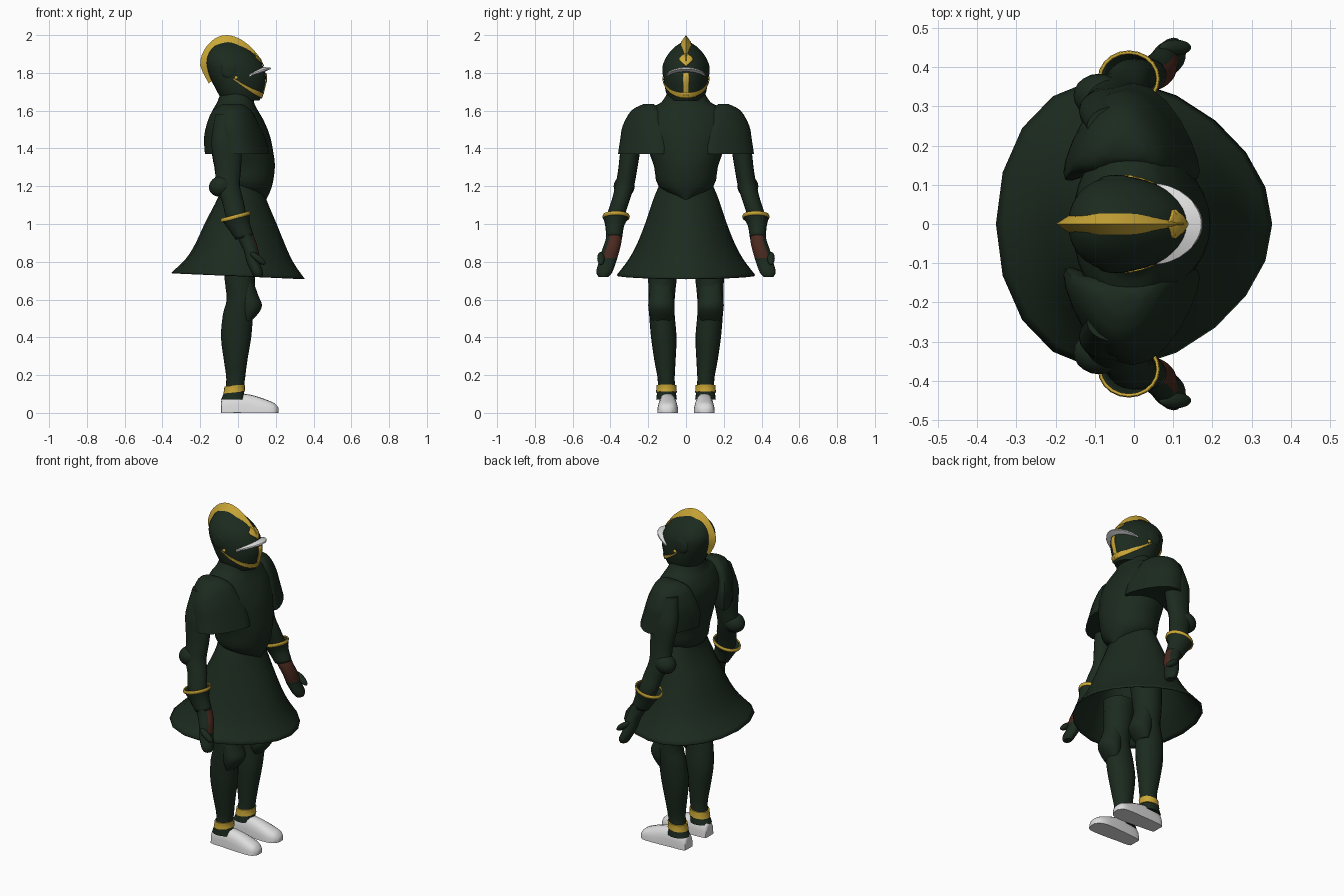
import bpy, bmesh, math
from mathutils import Vector, Matrix

default_cube = bpy.data.objects.get("Cube")
if default_cube:
    bpy.data.objects.remove(default_cube, do_unlink=True)


def material(name, red, green, blue):
    mat = bpy.data.materials.new(name)
    mat.use_nodes = True
    colour = (red, green, blue, 1)
    mat.diffuse_color = colour
    shader = mat.node_tree.nodes["Principled BSDF"]
    shader.inputs["Base Color"].default_value = colour
    shader.inputs["Roughness"].default_value = .6
    return mat


GREEN = material("dark_green", .0115, .0235, .0135)
GOLD = material("gold", .6, .39, .038)
WHITE = material("pale_steel", .72, .72, .72)
BROWN = material("brown_leather", .07, .022, .013)


def finish(name, bm, mat, mirror=False, thickness=0, angle=40):
    """Turn a bmesh into a shaded object, optionally mirrored across the body."""
    bmesh.ops.recalc_face_normals(bm, faces=bm.faces)
    mesh = bpy.data.meshes.new(name)
    bm.to_mesh(mesh)
    bm.free()
    mesh.materials.append(mat)
    obj = bpy.data.objects.new(name, mesh)
    bpy.context.collection.objects.link(obj)
    bpy.ops.object.select_all(action="DESELECT")
    bpy.context.view_layer.objects.active = obj
    obj.select_set(True)
    bpy.ops.object.shade_smooth_by_angle(angle=math.radians(angle))
    if thickness:
        shell = obj.modifiers.new("shell", "SOLIDIFY")
        shell.thickness = thickness
        shell.offset = 0
    if mirror:
        flip = obj.modifiers.new("mirror", "MIRROR")
        flip.use_axis = (False, True, False)
    return obj


def smooth_rings(rings, steps=3):
    """Catmull-Rom interpolation between the given cross-sections."""
    keys = [Vector(ring) for ring in rings]
    result = []
    for i in range(len(keys) - 1):
        b, c = keys[i], keys[i + 1]
        a, d = keys[max(i - 1, 0)], keys[min(i + 2, len(keys) - 1)]
        for s in range(steps):
            t = s / steps
            result.append(b + (c - a) * (t / 2)
                          + (a * 2 - b * 5 + c * 4 - d) * (t * t / 2)
                          + (b * 3 - a - c * 3 + d) * (t ** 3 / 2))
    return result + [keys[-1]]


def skin(bm, rows, closed=True):
    """Bridge rows of vertices with quads."""
    for low, high in zip(rows, rows[1:]):
        count = len(low)
        for i in range(count if closed else count - 1):
            j = (i + 1) % count
            bm.faces.new((low[i], low[j], high[j], high[i]))


def loft(name, rings, mat, sides=20, caps=True, tilt=0, bend=0, taper=0, power=1,
         along_x=False, **options):
    """Rings are (height, x low, x high, y low, y high); along_x swaps to (x, y, z).
    Tilt slopes each ring, bend wraps it round the body, taper narrows its front,
    power below 1 squares it."""
    bm = bmesh.new()
    rows = []
    for h, u0, u1, v0, v1 in smooth_rings(rings):
        row = []
        for i in range(sides):
            a = math.tau * i / sides
            c, s = (math.copysign(abs(k) ** power, k) for k in (math.cos(a), math.sin(a)))
            du = (u1 - u0) / 2 * c
            u = (u0 + u1) / 2 + du
            v = (v0 + v1) / 2 + (v1 - v0) / 2 * s * (1 - taper * c) - bend * du * du
            point = (h, u, max(v, 0)) if along_x else (u, v, h + tilt * du)
            row.append(bm.verts.new(point))
        rows.append(row)
    skin(bm, rows)
    if caps:
        bm.faces.new(rows[0])
        bm.faces.new(rows[-1])
    return finish(name, bm, mat, **options)


def ellipsoid(name, centre, size, mat, lean=0):
    bm = bmesh.new()
    place = (Matrix.Translation(centre) @ Matrix.Rotation(lean, 4, "Y")
             @ Matrix.Diagonal((*size, 1)))
    bmesh.ops.create_uvsphere(bm, u_segments=20, v_segments=12, radius=1, matrix=place)
    return finish(name, bm, mat, mirror=True)


def sym(rings):
    """Expand (z, x low, x high, half width) to a centred cross-section."""
    return [(z, x0, x1, -w, w) for z, x0, x1, w in rings]


# Breastplate, with a pointed lower edge over the skirt
loft("breastplate", sym([
    (1.13, .02, .15, .03), (1.2, -.1, .18, .145), (1.3, -.125, .195, .168),
    (1.38, -.14, .187, .195), (1.47, -.155, .168, .22), (1.55, -.155, .135, .225),
    (1.61, -.13, .1, .19), (1.645, -.11, .085, .13), (1.7, -.09, .075, .095)]),
    GREEN, sides=28)

# Flared skirt, open underneath, narrower towards the front
loft("skirt", sym([
    (1.22, -.08, .12, .13), (1.14, -.1, .145, .165), (1, -.17, .205, .212),
    (.88, -.225, .255, .26), (.8, -.275, .295, .305), (.725, -.35, .35, .362)]),
    GREEN, sides=20, caps=False, tilt=-.045, taper=.18, thickness=.006)

# Shoulder plates wrapped round the chest, and arms
loft("shoulder_plates", [
    (1.635, -.08, .02, .17, .225), (1.6, -.135, .07, .14, .29),
    (1.52, -.168, .115, .145, .335), (1.45, -.18, .145, .15, .348),
    (1.37, -.175, .168, .17, .36)], GREEN, sides=24, bend=4.5, mirror=True)
loft("arms", [
    (1.58, -.12, .03, .2, .3), (1.45, -.14, .02, .23, .34), (1.37, -.135, .02, .245, .35),
    (1.28, -.12, .015, .26, .36), (1.2, -.12, .01, .275, .375), (1.12, -.085, .03, .3, .395),
    (1.04, -.065, .045, .325, .42), (.95, -.03, .065, .34, .42)], GREEN, mirror=True)
ellipsoid("elbow_guards", (-.09, .327, 1.2), (.065, .056, .055), GREEN, lean=-.3)

# Gauntlets: flared cuffs with gold rims, hands with leather palms, thumbs
loft("gauntlet_cuffs", [
    (.93, -.01, .08, .34, .42), (.99, -.05, .06, .33, .425), (1.04, -.085, .06, .303, .437)],
    GREEN, tilt=.27, caps=False, mirror=True, thickness=.005)
loft("cuff_rims", [
    (1.03, -.086, .06, .304, .436), (1.039, -.089, .063, .301, .439),
    (1.048, -.086, .06, .304, .436)], GOLD, tilt=.27, caps=False, mirror=True, thickness=.007)
hands = loft("hands", [
    (.98, -.02, .06, .345, .42), (.92, 0, .09, .34, .425), (.86, .03, .108, .352, .445),
    (.8, .045, .115, .37, .462), (.745, .07, .132, .39, .475), (.72, .085, .128, .41, .462)],
    GREEN, mirror=True)
hands.data.materials.append(BROWN)
for face in hands.data.polygons:
    inward = face.normal.x * .7 - face.normal.y
    if face.center.z > .81 and inward > .1:
        face.material_index = 1
ellipsoid("thumbs", (.105, .45, .818), (.018, .02, .05), GREEN, lean=-.9)

# Legs, knee guards, ankle bands and shoes
loft("legs", [
    (.85, -.08, .1, .03, .2), (.7, -.07, .09, .05, .2), (.6, -.06, .09, .06, .198),
    (.52, -.08, .08, .06, .195), (.4, -.09, .07, .05, .185), (.28, -.075, .05, .055, .168),
    (.18, -.062, .037, .06, .15), (.12, -.07, .03, .055, .152), (.07, -.09, .04, .048, .158)],
    GREEN, mirror=True)
loft("knee_guards", [
    (.7, .03, .08, .08, .18), (.62, 0, .108, .065, .195), (.57, 0, .127, .06, .2),
    (.53, .01, .11, .062, .195), (.49, .03, .075, .08, .18)], GREEN, mirror=True)
loft("ankle_bands", [
    (.108, -.078, .038, .048, .159), (.127, -.074, .036, .05, .157),
    (.146, -.072, .038, .051, .157)], GOLD, tilt=.1, mirror=True)
loft("shoes", [
    (-.09, .07, .125, -.05, .05), (-.078, .058, .14, -.09, .085), (0, .05, .146, -.1, .103),
    (.08, .044, .15, -.1, .093), (.15, .042, .152, -.075, .07), (.195, .055, .145, -.05, .05),
    (.215, .08, .12, -.02, .025)], WHITE, along_x=True, power=.75, mirror=True)

# Helmet, narrowing to a pointed face
POINTED = .18
HELMET = sym([
    (1.655, -.085, .115, .085), (1.7, -.11, .133, .105), (1.78, -.15, .148, .118),
    (1.85, -.168, .125, .117), (1.9, -.158, .085, .092), (1.94, -.13, .03, .055),
    (1.968, -.085, -.03, .012)])
loft("helmet", HELMET, GREEN, sides=32, taper=POINTED)
helmet_rings = smooth_rings(HELMET, 8)


def helmet_point(angle, z, gap=.004):
    ring = min(helmet_rings, key=lambda r: abs(r[0] - z))
    _, x0, x1, _, w = ring
    c = math.cos(angle)
    return ((x0 + x1) / 2 + ((x1 - x0) / 2 + gap) * c,
            (w + gap) * math.sin(angle) * (1 - POINTED * c), z)


def helmet_plate(name, reach, low, high, steps=24):
    """Thin gold plate hugging the helmet between two height functions of angle."""
    bm = bmesh.new()
    rows = []
    for i in range(steps + 1):
        t = 2 * i / steps - 1
        angle = reach * t
        bottom, top = low(abs(t)), high(abs(t))
        rows.append([bm.verts.new(helmet_point(angle, bottom + (top - bottom) * k / 6))
                     for k in range(7)])
    skin(bm, rows, closed=False)
    finish(name, bm, GOLD, thickness=.004)


helmet_plate("jaw_trim", 1.75, lambda t: 1.668 + .098 * t ** 2.5, lambda t: 1.695 + .079 * t ** 2.5)
helmet_plate("nose_strip", .15, lambda t: 1.665, lambda t: 1.8, steps=4)
helmet_plate("brow_plate", .4, lambda t: 1.835 + .035 * t, lambda t: 1.91 - .03 * t, steps=8)
ellipsoid("visor_pivots", (-.045, .112, 1.815), (.045, .013, .045), GREEN)
ellipsoid("pivot_studs", (-.01, .117, 1.775), (.01, .008, .01), GOLD)

# Crest: sharp-edged fin running over the helmet
bm = bmesh.new()
rows = []
hub = Vector((-.03, 0, 1.83))
for _, x, z, _, half in smooth_rings([
        (0, -.155, 1.745, 0, .008), (0, -.2, 1.84, 0, .022), (0, -.18, 1.92, 0, .025),
        (0, -.125, 1.98, 0, .027), (0, -.06, 2, 0, .027), (0, .01, 1.98, 0, .026),
        (0, .075, 1.93, 0, .025), (0, .128, 1.865, 0, .022)]):
    edge = Vector((x, 0, z))
    base = hub + (edge - hub) * .78
    side = Vector((0, half, 0))
    rows.append([bm.verts.new(p) for p in (base - side, edge, base + side)])
skin(bm, rows)
bm.faces.new(rows[0])
bm.faces.new(rows[-1])
finish("crest", bm, GOLD)

# Visor peak: crescent wedge standing out above the face, thinning to its tips
bm = bmesh.new()
rows = []
for i in range(25):
    t = i / 12 - 1
    z = 1.828 - .04 * t * t
    angle = 1.15 * t
    bulk = 1 - t * t
    reach = .003 + .032 * bulk
    rows.append([bm.verts.new(helmet_point(angle, z + rise, gap)) for rise, gap in (
        (-.006 - .016 * bulk, -.002), (-.007, reach), (0, reach), (.003, -.002))])
skin(bm, rows)
bm.faces.new(rows[0])
bm.faces.new(rows[-1])
finish("visor_peak", bm, WHITE)
